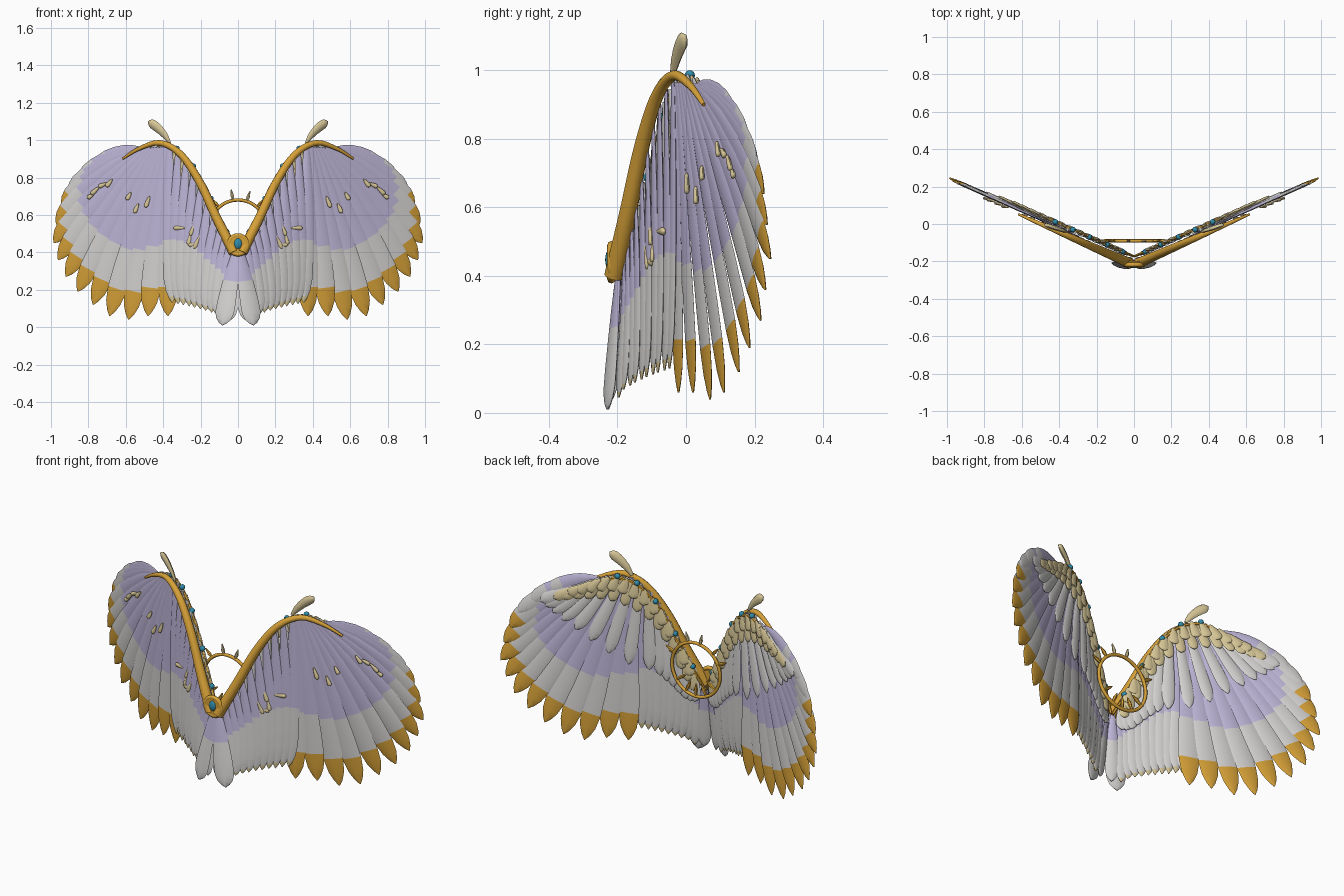
import bpy, bmesh, math
from mathutils import Vector, Matrix

if "Cube" in bpy.data.objects:
    bpy.data.objects.remove(bpy.data.objects["Cube"], do_unlink=True)


def material(name, rgb):
    m = bpy.data.materials.new(name)
    m.use_nodes = True
    m.diffuse_color = (*rgb, 1)
    m.node_tree.nodes["Principled BSDF"].inputs["Base Color"].default_value = (*rgb, 1)
    return m


MATS = [material("gold", (.68, .36, .04)), material("lavender", (.52, .47, .69)),
        material("white", (.66, .65, .64)), material("cream", (.68, .57, .31)),
        material("blue", (.03, .27, .42))]
GOLD, LAVENDER, WHITE, CREAM, BLUE = range(5)
SLOPE = .44
FRONT = Vector((SLOPE, -1, 0)).normalized()


def wing(x, z, off=0):
    """Point on the swept wing sheet, pushed toward the front by off."""
    return Vector((x, -.2 + SLOPE * x, z)) + FRONT * off


def finish(bm, name, mirror=True):
    bmesh.ops.recalc_face_normals(bm, faces=bm.faces)
    me = bpy.data.meshes.new(name)
    bm.to_mesh(me)
    bm.free()
    for m in MATS:
        me.materials.append(m)
    ob = bpy.data.objects.new(name, me)
    bpy.context.collection.objects.link(ob)
    if mirror:
        ob.modifiers.new("mirror", 'MIRROR').use_axis = (True, False, False)
    bpy.ops.object.select_all(action='DESELECT')
    ob.select_set(True)
    bpy.context.view_layer.objects.active = ob
    bpy.ops.object.shade_smooth_by_angle(angle=math.radians(50))
    return ob


def loft(bm, rings, mats):
    vs = [[bm.verts.new(p) for p in r] for r in rings]
    n = len(vs[0])
    for a, b, m in zip(vs, vs[1:], mats):
        for i in range(n):
            j = (i + 1) % n
            bm.faces.new((a[i], a[j], b[j], b[i])).material_index = m
    bm.faces.new(vs[0]).material_index = mats[0]
    bm.faces.new(vs[-1]).material_index = mats[-1]


def oval(c, a, b, n=8):
    return [c + a * math.cos(k * math.tau / n) + b * math.sin(k * math.tau / n) for k in range(n)]


SHAPE = [(0, .3), (.12, .5), (.3, .72), (.5, .88), (.7, 1), (.84, 1), (.92, .78), (.97, .42), (1, .04)]


def width_at(t):
    for (a, u), (b, v) in zip(SHAPE, SHAPE[1:]):
        if t <= b:
            return u + (v - u) * (t - a) / (b - a)


def feather(bm, base, tip, width, bands, bend=0, off=(0, 0), tilt=.14, thick=.007):
    """bands: list of (end fraction, colour) from root to tip."""
    base, tip = Vector(base), Vector(tip)
    d = tip - base
    perp = Vector((-d.y, d.x)).normalized()
    ts = sorted({t for t, _ in SHAPE} | {e for e, _ in bands})
    rings = []
    for t in ts:
        p = base + d * t + perp * bend * 4 * t * (1 - t)
        g = d + perp * bend * 4 * (1 - 2 * t)
        c = wing(p.x, p.y, off[0] + (off[1] - off[0]) * t)
        tangent = Vector((g.x, SLOPE * g.x, g.y)).normalized()
        rot = Matrix.Rotation(tilt, 3, tangent)
        w = width_at(t)
        rings.append(oval(c, rot @ tangent.cross(FRONT) * width * w,
                          rot @ FRONT * thick * (.4 + .6 * w)))
    mats = [next(m for e, m in bands if b <= e + 1e-6) for b in ts[1:]]
    loft(bm, rings, mats)


def spline(pts, t):
    """Smooth interpolation through points, t in 0..1."""
    f = min(max(t, 0), .9999) * (len(pts) - 1)
    i = int(f)
    u = f - i
    a, b, c, d = (Vector(pts[min(max(k, 0), len(pts) - 1)]) for k in range(i - 1, i + 3))
    return .5 * (2 * b + (c - a) * u + (2 * a - 5 * b + 4 * c - d) * u ** 2 + (3 * b - a - 3 * c + d) * u ** 3)


def tube(bm, pts, radii, mat=GOLD, sides=10):
    rings = []
    for i, p in enumerate(pts):
        g = (pts[min(i + 1, len(pts) - 1)] - pts[max(i - 1, 0)]).normalized()
        a = g.cross(FRONT).normalized()
        rings.append(oval(p, a * radii[i], g.cross(a) * radii[i], sides))
    loft(bm, rings, [mat] * len(pts))


def ball(bm, c, r, mat, scale=(1, 1, 1)):
    mtx = Matrix.Translation(c) @ Matrix.Diagonal((*scale, 1))
    res = bmesh.ops.create_uvsphere(bm, u_segments=12, v_segments=8, radius=r, matrix=mtx)
    for f in {f for v in res["verts"] for f in v.link_faces}:
        f.material_index = mat


# Arched wing bone with a thin rail behind it
ARCH = [(.015, .4), (.05, .47), (.11, .59), (.2, .78), (.3, .925), (.41, .985), (.52, .955), (.61, .9)]
steps = [i / 32 for i in range(33)]
bm = bmesh.new()
tube(bm, [wing(*spline(ARCH, t), .018) for t in steps], [.029 - .023 * t ** 1.5 for t in steps])
finish(bm, "wing_bone")
bm = bmesh.new()
tube(bm, [wing(*spline(ARCH, t), -.024) - Vector((0, 0, .012)) for t in steps], [.008] * len(steps), sides=6)
finish(bm, "back_rail")

# Gems along the back of the bone
bm = bmesh.new()
for t in (.2, .36, .5, .62, .74):
    ball(bm, wing(*spline(ARCH, t), -.024), .015, BLUE)
finish(bm, "bone_gems")

# Long fan feathers with gold ends
TIPS = [(.38, .06), (.485, .06), (.59, .04), (.69, .06), (.78, .12), (.86, .19), (.925, .27),
        (.965, .36), (.99, .45), (.975, .55), (.945, .64)]
bm = bmesh.new()
for i, tip in enumerate(TIPS):
    k = i / (len(TIPS) - 1)
    feather(bm, (.37 + .16 * k, .965 - .015 * k), tip, .056 - .008 * k,
            [(.58 + .08 * k, LAVENDER), (.83 + .03 * k, WHITE), (1, GOLD)],
            bend=.045 * k * k, off=(-.004, -.012 + .004 * (i % 2)))
finish(bm, "primary_feathers")

# Short white-ended feathers along the outer edge
bm = bmesh.new()
for tip, b in (((.91, .72), .04), ((.85, .79), .035), ((.76, .86), .025)):
    feather(bm, (.53, .955), tip, .04, [(.7, LAVENDER), (1, WHITE)], bend=b, off=(-.004, -.01))
finish(bm, "leading_edge_feathers")

# Inner feathers hanging from the bone
bm = bmesh.new()
COUNT = 10
for i in range(COUNT):
    k = i / (COUNT - 1)
    base = spline(ARCH, .13 + .53 * k)
    feather(bm, base, (.07 + .28 * k, .045 + .085 * k ** .6), .034 + .007 * k,
            [(.42 + .18 * k, LAVENDER), (.96, WHITE), (1, CREAM)],
            bend=.01, off=(0, .03 * (1 - k) + .003 * (i % 2)))
finish(bm, "secondary_feathers")

# White coverts on the back, longer near the middle of the body
bm = bmesh.new()
for i in range(16):
    k = i / 15
    base = spline(ARCH, .2 + .75 * k)
    angle = -1.62 + 1.15 * max(0, k - .45) / .55
    length = .2 + .27 * math.sin(min(k * 1.5, 1) * math.pi / 2) - .23 * max(0, k - .55) / .45
    tip = base + Vector((math.cos(angle), math.sin(angle))) * length
    feather(bm, base, tip, .034, [(1, WHITE)], off=(-.012, -.02), tilt=.1)
finish(bm, "white_coverts")

# Two rows of cream coverts under the bone on the back
bm = bmesh.new()
for row, n in ((0, 15), (1, 14)):
    for i in range(n):
        k = (i + .5 * row) / 14
        base = spline(ARCH, .22 + .76 * k)
        angle = -1.65 + 1.15 * max(0, k - .4) / .6
        tip = base + Vector((math.cos(angle), math.sin(angle))) * (.15 - .06 * row)
        feather(bm, base, tip, .027, [(1, CREAM)], off=(-.02 - .006 * row, -.028 - .004 * row), tilt=.1)
finish(bm, "cream_coverts")

# Thumb feather standing on top of each arch
bm = bmesh.new()
feather(bm, (.365, .985), (.475, 1.1), .026, [(1, CREAM)], bend=.012, off=(0, .012), thick=.012)
finish(bm, "thumb_feather")

# Small loose cream plumes on the front
bm = bmesh.new()
for x, z, dx, dz in ((.67, .79, .03, -.04), (.7, .77, .04, -.02), (.74, .75, .04, -.04), (.77, .71, .03, -.02),
                     (.47, .7, .02, -.06), (.53, .66, .02, -.05), (.57, .72, .02, -.04), (.28, .53, .06, 0),
                     (.23, .55, .02, -.06), (.2, .49, .03, -.07), (.21, .44, .05, 0), (.25, .5, .01, -.06)):
    feather(bm, (x, z), (x + dx, z + dz), .012, [(1, CREAM)], off=(.006, .014), thick=.008)
finish(bm, "front_plumes")

# Pair of tail feathers at the centre
bm = bmesh.new()
feather(bm, (.008, .42), (.06, .01), .052, [(.42, LAVENDER), (1, WHITE)], off=(0, .06), tilt=.1, thick=.009)
feather(bm, (.02, .4), (.025, .04), .035, [(.4, LAVENDER), (1, WHITE)], off=(-.01, .03), tilt=0)
finish(bm, "tail_feathers")

# Round clasp with a rim and a gem
bm = bmesh.new()
turn = Matrix.Rotation(math.pi / 2, 4, 'X')
bmesh.ops.create_cone(bm, cap_ends=True, segments=24, radius1=.045, radius2=.045, depth=.03,
                      matrix=Matrix.Translation((0, -.213, .44)) @ turn)
ball(bm, (0, -.225, .447), .022, BLUE, (1, .5, 1.3))
bm.transform(Matrix.Identity(4))
finish(bm, "clasp", False)


def hoop(name, centre, major, minor):
    bpy.ops.mesh.primitive_torus_add(major_radius=major, minor_radius=minor, major_segments=48,
                                     minor_segments=8, location=centre, rotation=(math.pi / 2, 0, 0))
    ob = bpy.context.object
    ob.name = name
    ob.data.materials.append(MATS[GOLD])
    bpy.ops.object.shade_smooth()


hoop("clasp_rim", (0, -.218, .44), .05, .012)
hoop("halo_ring", (0, -.09, .53), .15, .009)

# Rays on the halo: outward above, inward below
bm = bmesh.new()
for deg in (25, 48, 72, 100, 132, 155, 215, 245, 270, 295, 325):
    a = math.radians(deg)
    d = Vector((math.cos(a), 0, math.sin(a)))
    r = (.15, .175, .208) if deg < 180 else (.15, .11, .08)
    tube(bm, [Vector((0, -.09, .53)) + d * v for v in r], [.006, .01, .003],
         CREAM if deg in (72, 100) else GOLD, 6)
finish(bm, "halo_rays", False)
